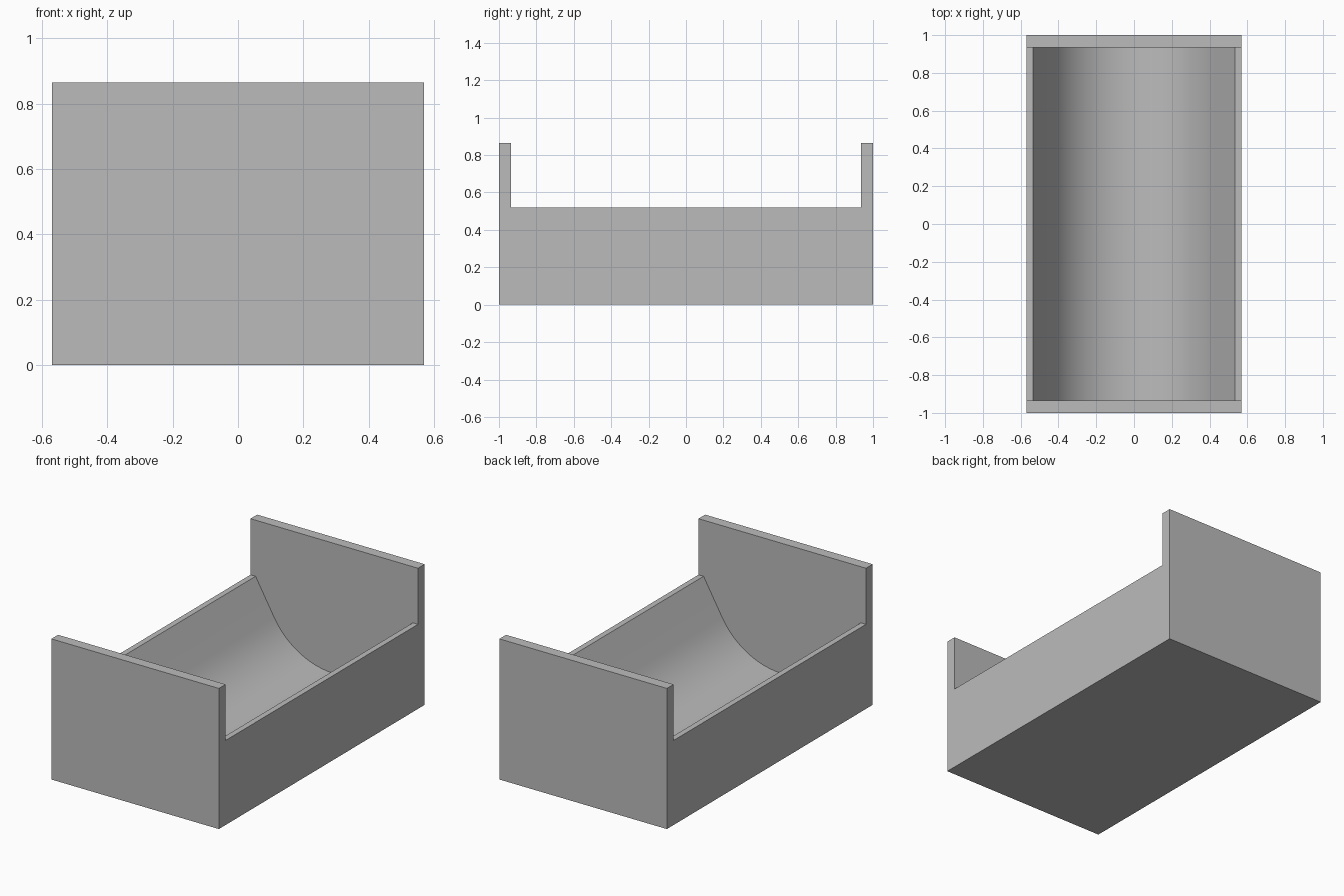
import bpy
import bmesh
from math import sin, cos, radians

default = bpy.data.objects.get("Cube")
if default:
    bpy.data.objects.remove(default, do_unlink=True)

HALF_X, HALF_Y, HEIGHT = 0.57, 1.0, 0.865
RIM_X, RIM_Z = 0.535, 0.52      # inner edge of the side rims
END_Y = 0.935                   # inner face of the end boards
RADIUS, FLOOR, SWEEP, STEPS = 0.472, 0.065, 60, 24

grey = bpy.data.materials.new("plain grey")
grey.use_nodes = True
colour = (0.5, 0.5, 0.5, 1)
grey.diffuse_color = colour
grey.node_tree.nodes["Principled BSDF"].inputs["Base Color"].default_value = colour


def extrude_along_y(name, profile, half_length):
    """Solid made from an (x, z) outline, centred on y = 0."""
    bm = bmesh.new()
    face = bm.faces.new([bm.verts.new((x, -half_length, z)) for x, z in profile])
    ext = bmesh.ops.extrude_face_region(bm, geom=[face])
    verts = [v for v in ext["geom"] if isinstance(v, bmesh.types.BMVert)]
    bmesh.ops.translate(bm, vec=(0, 2 * half_length, 0), verts=verts)
    bmesh.ops.recalc_face_normals(bm, faces=bm.faces)
    mesh = bpy.data.meshes.new(name)
    bm.to_mesh(mesh)
    bm.free()
    mesh.materials.append(grey)
    obj = bpy.data.objects.new(name, mesh)
    bpy.context.collection.objects.link(obj)
    return obj


# Solid block with both end boards
cradle = extrude_along_y("cradle_body", [
    (-HALF_X, 0), (HALF_X, 0), (HALF_X, HEIGHT), (-HALF_X, HEIGHT)], HALF_Y)

# Opening: sloped sides running into a round trough, open above the rims
angles = [radians(-SWEEP + 2 * SWEEP * i / STEPS) for i in range(STEPS + 1)]
arc = [(RADIUS * sin(a), FLOOR + RADIUS * (1 - cos(a))) for a in angles]
outline = ([(-1, 1), (-1, RIM_Z), (-RIM_X, RIM_Z)] + arc
           + [(RIM_X, RIM_Z), (1, RIM_Z), (1, 1)])
cutter = extrude_along_y("trough_cutter", outline, END_Y)
cutter.hide_render = True

cut = cradle.modifiers.new("trough", "BOOLEAN")
cut.operation = "DIFFERENCE"
cut.solver = "EXACT"
cut.object = cutter
bpy.ops.object.select_all(action="DESELECT")
cradle.select_set(True)
bpy.context.view_layer.objects.active = cradle
bpy.ops.object.modifier_apply(modifier=cut.name)
bpy.data.objects.remove(cutter, do_unlink=True)

# Smooth trough, crisp outer edges
bpy.ops.object.shade_smooth_by_angle(angle=radians(30))
